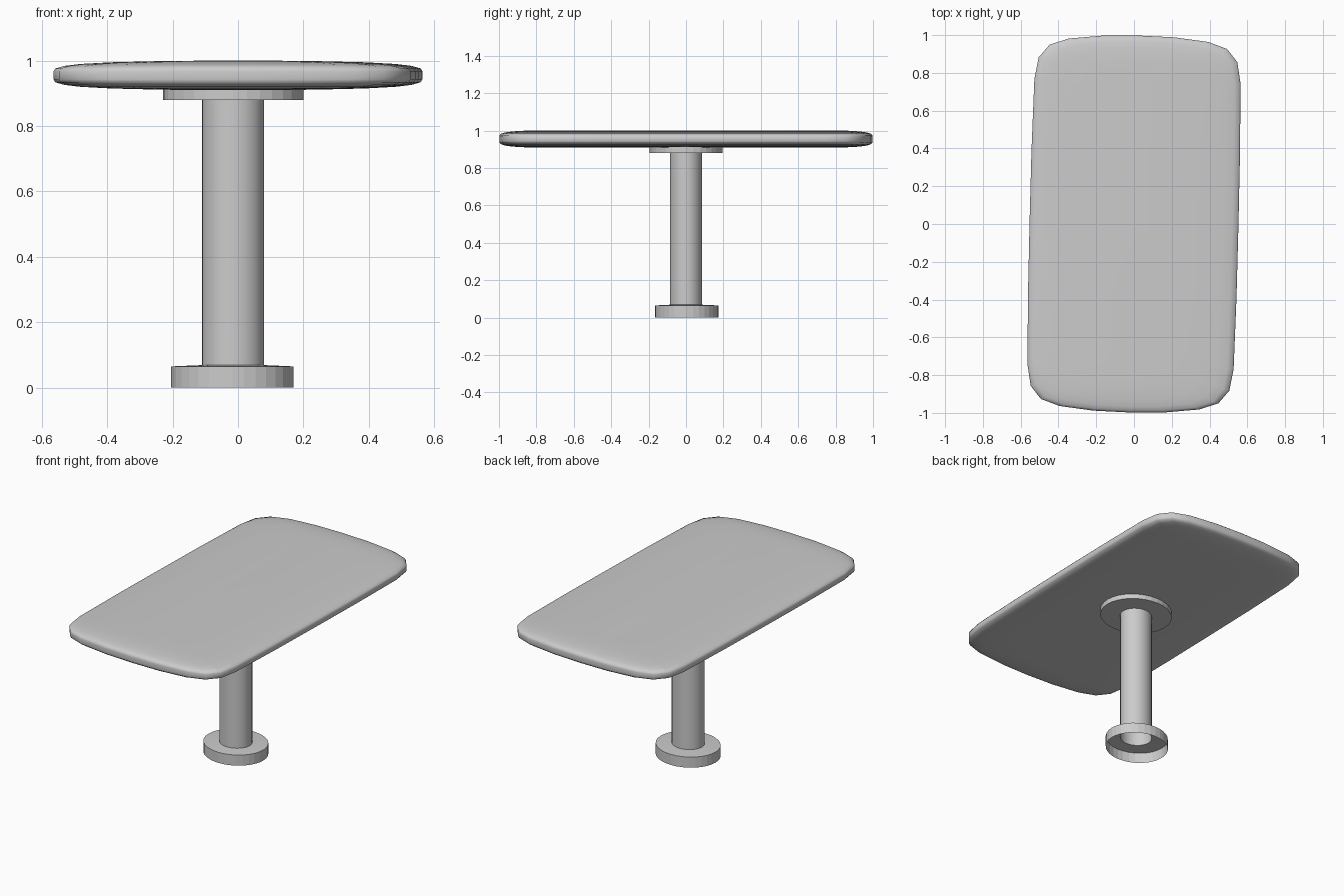
import bpy, bmesh, math

if "Cube" in bpy.data.objects:
    bpy.data.objects.remove(bpy.data.objects["Cube"])

def finish(name, bm, angle=None):
    bmesh.ops.recalc_face_normals(bm, faces=bm.faces[:])
    mesh = bpy.data.meshes.new(name)
    bm.to_mesh(mesh)
    bm.free()
    ob = bpy.data.objects.new(name, mesh)
    bpy.context.collection.objects.link(ob)
    if angle:
        bpy.ops.object.select_all(action='DESELECT')
        ob.select_set(True)
        bpy.context.view_layer.objects.active = ob
        bpy.ops.object.shade_smooth_by_angle(angle=math.radians(angle))
    return ob

def loft(bm, rings):
    """Join successive vertex rings of equal length with quads."""
    loops = [[bm.verts.new(p) for p in r] for r in rings]
    for a, b in zip(loops, loops[1:]):
        for i in range(len(a)):
            j = (i + 1) % len(a)
            bm.faces.new((a[i], a[j], b[j], b[i]))
    return loops

def oval(cx, cy, rx, ry, z, n=32):
    return [(cx + rx * math.cos(2 * math.pi * i / n),
             cy + ry * math.sin(2 * math.pi * i / n), z) for i in range(n)]

# Table top: quarter outline mirrored into a rounded oblong
quarter = [(0.553, 0), (0.552, 0.38), (0.546, 0.755), (0.526, 0.87), (0.470, 0.938),
           (0.370, 0.973), (0.190, 0.993), (0, 0.998)]
half = quarter + [(-x, y) for x, y in quarter[-2::-1]]
outline = half + [(-x, -y) for x, y in half[1:-1]]

# Rim to centre: x scale, y scale, half thickness
edge = [(1, 1, 0.012), (0.99, 0.998, 0.021), (0.94, 0.989, 0.029), (0.85, 0.97, 0.035),
        (0.68, 0.935, 0.040), (0.42, 0.89, 0.0435), (0.18, 0.84, 0.045)]
mid = 0.955
levels = [(a, b, mid - h) for a, b, h in reversed(edge)] + [(a, b, mid + h) for a, b, h in edge]
bm = bmesh.new()
loops = loft(bm, [[(x * a, y * b, z) for x, y in outline] for a, b, z in levels])
bm.faces.new(loops[0])
bm.faces.new(loops[-1])
top = finish("table_top", bm, 60)
top.rotation_euler.z = math.radians(-1.4)

# Mounting plate under the top
bm = bmesh.new()
loops = loft(bm, [oval(-0.015, 0, 0.215, 0.194, z) for z in (0.88, 0.914)])
for loop in loops:
    bm.faces.new(loop)
finish("mounting_plate", bm, 8)

# Hollow column
bm = bmesh.new()
loft(bm, [oval(-0.015, 0, 0.095, 0.086, z) for z in (0.068, 0.88)])
finish("column", bm, 30)

# Base cap, open underneath
bm = bmesh.new()
loft(bm, [oval(-0.0175, 0.004, 0.187, 0.169, 0),
          oval(-0.0175, 0.004, 0.187, 0.169, 0.065),
          oval(-0.015, 0, 0.095, 0.086, 0.069)])
finish("base", bm, 8)
